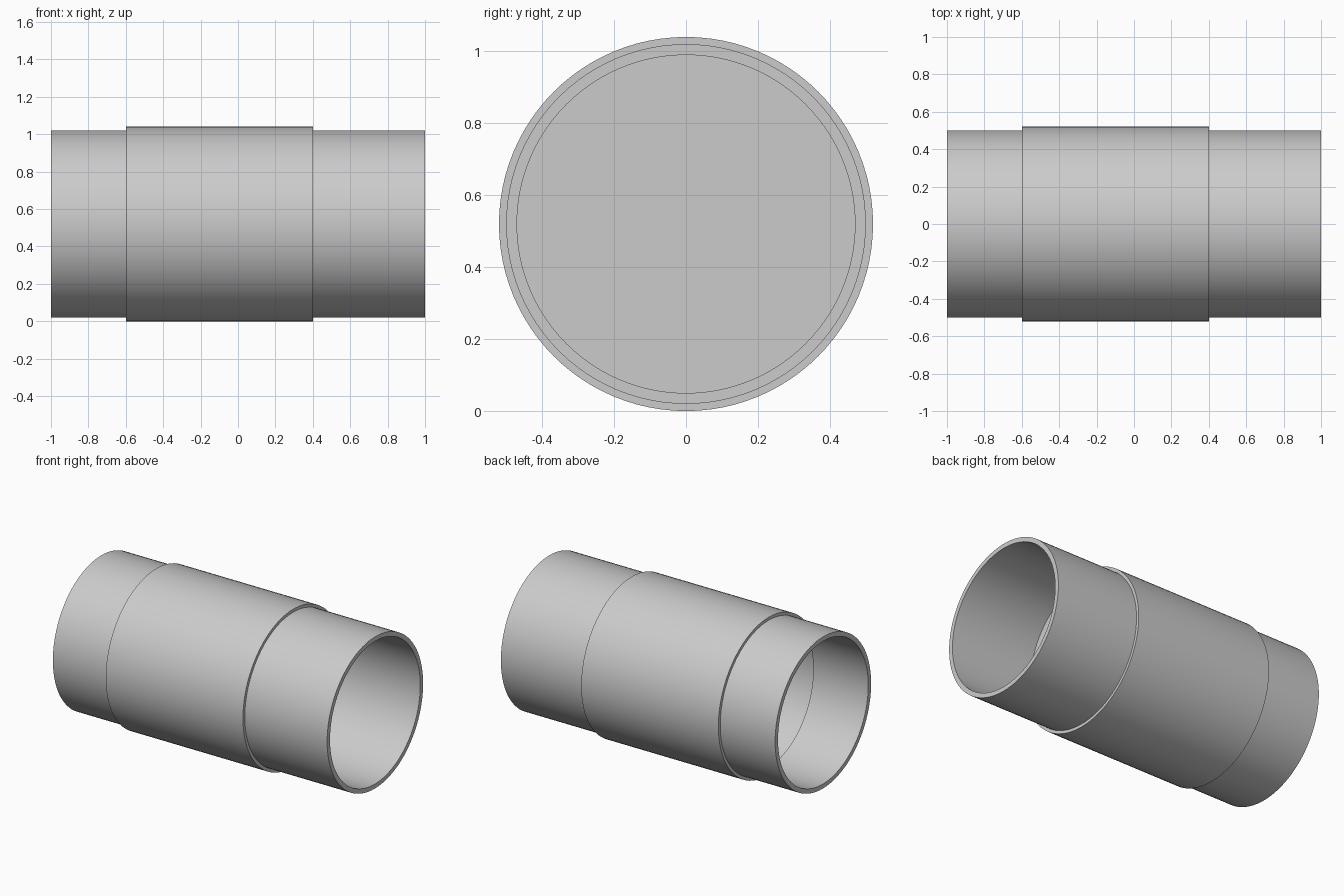
import bpy, bmesh
from math import tau, radians
from mathutils import Matrix, Vector

cube = bpy.data.objects.get("Cube")
if cube:
    bpy.data.objects.remove(cube, do_unlink=True)

SEGMENTS = 96
SLEEVE_R, PIPE_R, BORE_R, LINER_R = 0.52, 0.5, 0.47, 0.49
SLEEVE_START, SLEEVE_END = -0.6, 0.4
PLATE = 0.02

grey = bpy.data.materials.new("light_grey_metal")
grey.use_nodes = True
colour = (0.6, 0.6, 0.6, 1)
grey.diffuse_color = colour
grey.node_tree.nodes["Principled BSDF"].inputs["Base Color"].default_value = colour


def lathe(name, profile, closed):
    """Spin a profile of (x, radius) points around the horizontal axis."""
    bm = bmesh.new()
    verts = [bm.verts.new((x, 0, r)) for x, r in profile]
    pairs = list(zip(verts, verts[1:]))
    if closed:
        pairs.append((verts[-1], verts[0]))
    edges = [bm.edges.new(p) for p in pairs]
    bmesh.ops.spin(bm, geom=verts + edges, cent=(0, 0, 0), axis=(1, 0, 0),
                   angle=tau, steps=SEGMENTS, use_merge=False)
    bmesh.ops.remove_doubles(bm, verts=bm.verts, dist=0.0001)
    bmesh.ops.recalc_face_normals(bm, faces=bm.faces)
    bmesh.ops.transform(bm, matrix=Matrix.Translation(Vector((0, 0, SLEEVE_R))),
                        verts=bm.verts)
    mesh = bpy.data.meshes.new(name)
    bm.to_mesh(mesh)
    bm.free()
    mesh.materials.append(grey)
    mesh.shade_smooth()
    mesh.set_sharp_from_angle(angle=radians(30))
    obj = bpy.data.objects.new(name, mesh)
    bpy.context.collection.objects.link(obj)
    return obj


def pipe(name, start, end):
    return lathe(name, [(start, BORE_R), (start, PIPE_R),
                        (end, PIPE_R), (end, BORE_R)], True)


# Open pipe stubs at both ends
pipe("short_pipe", -1, SLEEVE_START)
pipe("long_pipe", SLEEVE_END, 1)

# Wider sleeve in the middle, closed by a plate at one end
lathe("sleeve", [(SLEEVE_END, 0), (SLEEVE_END, SLEEVE_R),
                 (SLEEVE_START, SLEEVE_R), (SLEEVE_START, LINER_R),
                 (SLEEVE_END - PLATE, LINER_R), (SLEEVE_END - PLATE, 0)], False)
